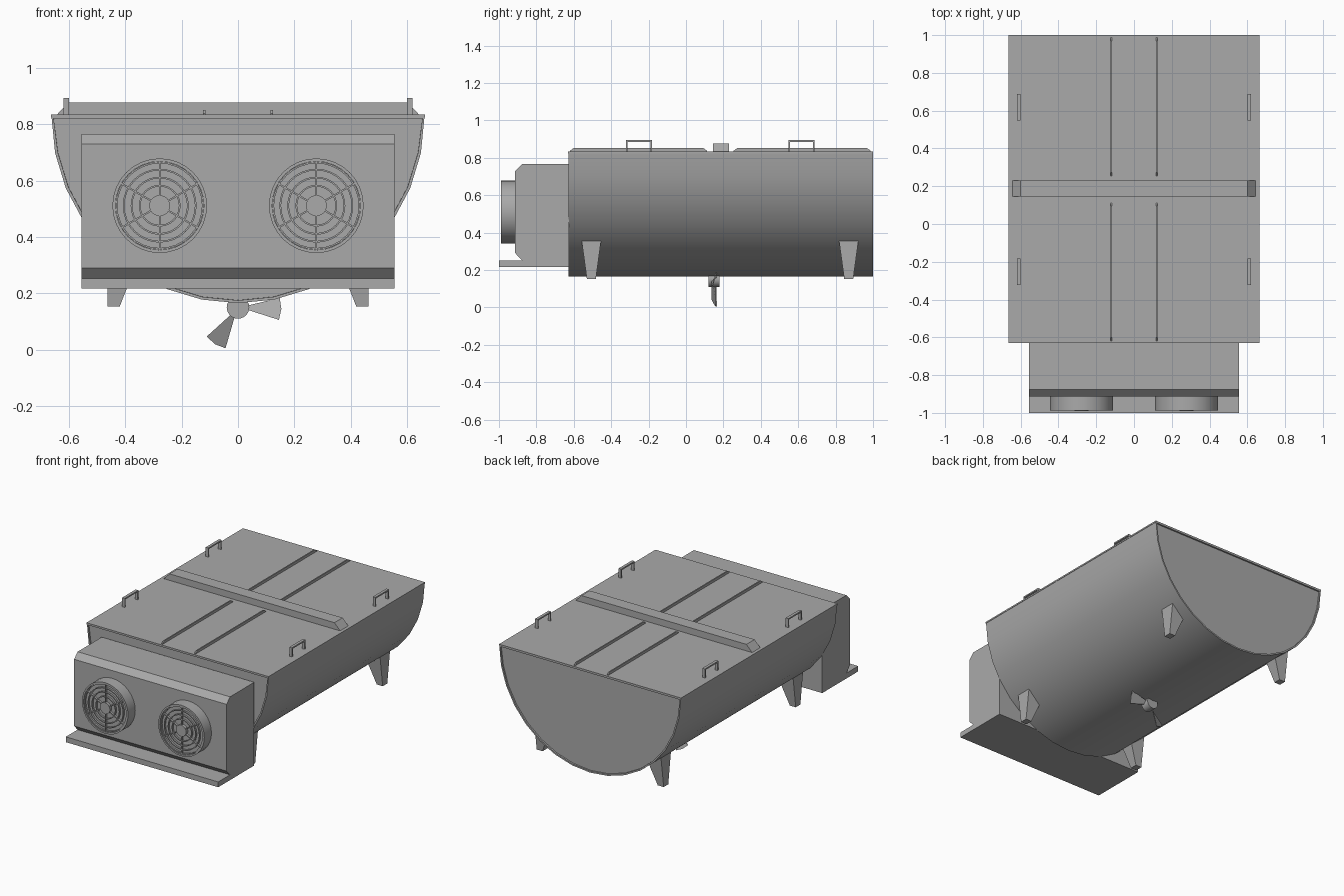
import bpy, bmesh, math
from mathutils import Matrix, Vector

if "Cube" in bpy.data.objects:
    bpy.data.objects.remove(bpy.data.objects["Cube"])

steel = bpy.data.materials.new("brushed grey")
steel.diffuse_color = (0.40, 0.40, 0.40, 1)
steel.use_nodes = True
steel.node_tree.nodes["Principled BSDF"].inputs["Base Color"].default_value = steel.diffuse_color


def finish(name, bm, smooth=False):
    bmesh.ops.recalc_face_normals(bm, faces=bm.faces[:])
    me = bpy.data.meshes.new(name)
    bm.to_mesh(me)
    bm.free()
    me.materials.append(steel)
    ob = bpy.data.objects.new(name, me)
    bpy.context.collection.objects.link(ob)
    if smooth:
        bpy.context.view_layer.objects.active = ob
        ob.select_set(True)
        bpy.ops.object.shade_smooth_by_angle(angle=math.radians(30))
        ob.select_set(False)
    return ob


def add_box(bm, x0, x1, y0, y1, z0, z1):
    m = Matrix.Translation(((x0 + x1) / 2, (y0 + y1) / 2, (z0 + z1) / 2))
    m = m @ Matrix.Diagonal((x1 - x0, y1 - y0, z1 - z0, 1))
    bmesh.ops.create_cube(bm, size=1, matrix=m)


def add_loft(bm, a, b):
    """Closed solid between two matching outlines."""
    va, vb = [bm.verts.new(p) for p in a], [bm.verts.new(p) for p in b]
    caps = [bm.faces.new(va), bm.faces.new(vb[::-1])]
    for i in range(len(va)):
        j = (i + 1) % len(va)
        bm.faces.new((va[i], vb[i], vb[j], va[j]))
    return caps


def add_ring(bm, cx, cz, r0, r1, y0, y1, n=32):
    """Flat-sided ring around the y axis."""
    loops = []
    for r, y in ((r0, y0), (r1, y0), (r1, y1), (r0, y1)):
        loops.append([bm.verts.new((cx + r * math.cos(math.tau * i / n), y,
                                    cz + r * math.sin(math.tau * i / n))) for i in range(n)])
    for k in range(4):
        p, q = loops[k], loops[(k + 1) % 4]
        for i in range(n):
            j = (i + 1) % n
            bm.faces.new((p[i], q[i], q[j], p[j]))


def add_disc(bm, cx, cz, r, y0, y1, n=32):
    pts = [(cx + r * math.cos(math.tau * i / n), cz + r * math.sin(math.tau * i / n)) for i in range(n)]
    add_loft(bm, [(x, y0, z) for x, z in pts], [(x, y1, z) for x, z in pts])


# half-round tank with slightly recessed ends
R, ZC = 0.662, 0.827
arc = [(-R * math.cos(math.pi * i / 16), ZC - R * math.sin(math.pi * i / 16)) for i in range(17)]
bm = bmesh.new()
ends = add_loft(bm, [(x, -0.628, z) for x, z in arc], [(x, 1.0, z) for x, z in arc])
bmesh.ops.recalc_face_normals(bm, faces=bm.faces[:])
bmesh.ops.inset_individual(bm, faces=ends, thickness=0.01, depth=0)
bmesh.ops.inset_individual(bm, faces=ends, thickness=0.0005, depth=-0.01)
finish("tank", bm, True)

# lid plate
bm = bmesh.new()
add_box(bm, -0.664, 0.664, -0.63, 1.0, 0.824, 0.834)
finish("lid", bm)

# lid ribs with clipped ends
for y0, y1, name in ((-0.62, 0.112, "front"), (0.255, 0.987, "rear")):
    bm = bmesh.new()
    prof = [(y0, 0.832), (y1, 0.832), (y1, 0.838), (y1 - 0.018, 0.851), (y0 + 0.018, 0.851), (y0, 0.838)]
    for x in (-0.12, 0.12):
        add_loft(bm, [(x - 0.004, y, z) for y, z in prof], [(x + 0.004, y, z) for y, z in prof])
    finish(name + "_lid_ribs", bm)

# cross beam with sloping ends
bm = bmesh.new()
prof = [(-0.645, 0.832), (0.645, 0.832), (0.602, 0.877), (-0.602, 0.877)]
add_loft(bm, [(x, 0.145, z) for x, z in prof], [(x, 0.23, z) for x, z in prof])
finish("cross_beam", bm)

# lid handles
for sx in (-1, 1):
    for yc in (-0.252, 0.617):
        bm = bmesh.new()
        prof = [(-0.07, 0.83), (-0.07, 0.894), (0.07, 0.894), (0.07, 0.83),
                (0.061, 0.83), (0.061, 0.885), (-0.061, 0.885), (-0.061, 0.83)]
        add_loft(bm, [(sx * 0.60, yc + y, z) for y, z in prof], [(sx * 0.619, yc + y, z) for y, z in prof])
        finish("lid_handle", bm)

# tapered legs
for sx in (-1, 1):
    for yc in (-0.506, 0.87):
        bm = bmesh.new()
        add_loft(bm,
                 [(sx * x, yc + y, 0.153) for x, y in ((0.42, -0.024), (0.463, -0.024), (0.463, 0.024), (0.42, 0.024))],
                 [(sx * x, yc + y, 0.357) for x, y in ((0.34, -0.052), (0.463, -0.052), (0.463, 0.052), (0.34, 0.052))])
        finish("leg", bm)

# cooling unit housing with foot shelf
bm = bmesh.new()
prof = [(-0.625, 0.217), (-1.0, 0.217), (-1.0, 0.252), (-0.877, 0.252), (-0.913, 0.29),
        (-0.913, 0.73), (-0.877, 0.766), (-0.625, 0.766)]
add_loft(bm, [(-0.556, y, z) for y, z in prof], [(0.556, y, z) for y, z in prof])
finish("cooling_unit", bm)

# fans: drum, guard rings, spokes and hub
for cx in (-0.278, 0.278):
    cz = 0.511
    bm = bmesh.new()
    add_ring(bm, cx, cz, 0.157, 0.168, -0.988, -0.90)
    add_disc(bm, cx, cz, 0.158, -0.972, -0.90)
    finish("fan_drum", bm, True)
    bm = bmesh.new()
    for r in (0.153, 0.128, 0.1, 0.071):
        add_ring(bm, cx, cz, r - 0.003, r + 0.003, -0.983, -0.97)
    finish("fan_guard_rings", bm, True)
    bm = bmesh.new()
    for i in range(6):
        turn = Matrix.Translation((cx, 0, cz)) @ Matrix.Rotation(math.radians(30 + 60 * i), 4, 'Y')
        m = turn @ Matrix.Translation((0.097, -0.978, 0)) @ Matrix.Diagonal((0.124, 0.014, 0.006, 1))
        bmesh.ops.create_cube(bm, size=1, matrix=m)
    finish("fan_guard_spokes", bm)
    bm = bmesh.new()
    add_disc(bm, cx, cz, 0.037, -0.99, -0.96, 24)
    finish("fan_hub", bm, True)

# agitator under the tank: hub and three pitched blades
HZ = 0.15
bm = bmesh.new()
add_disc(bm, 0, HZ, 0.04, 0.12, 0.178, 24)
finish("agitator_hub", bm, True)
for ang in (-2, 118, 238):
    bm = bmesh.new()
    a = math.radians(ang)
    outline = [(0.03, -12), (0.152, -15), (0.154, 0), (0.152, 15), (0.03, 12)]
    front, back = [], []
    for r, d in outline:
        t = a + math.radians(d)
        y = 0.15 + 0.0008 * d
        front.append((r * math.cos(t), y - 0.003, HZ + r * math.sin(t)))
        back.append((r * math.cos(t), y + 0.003, HZ + r * math.sin(t)))
    add_loft(bm, front, back)
    finish("agitator_blade", bm)
